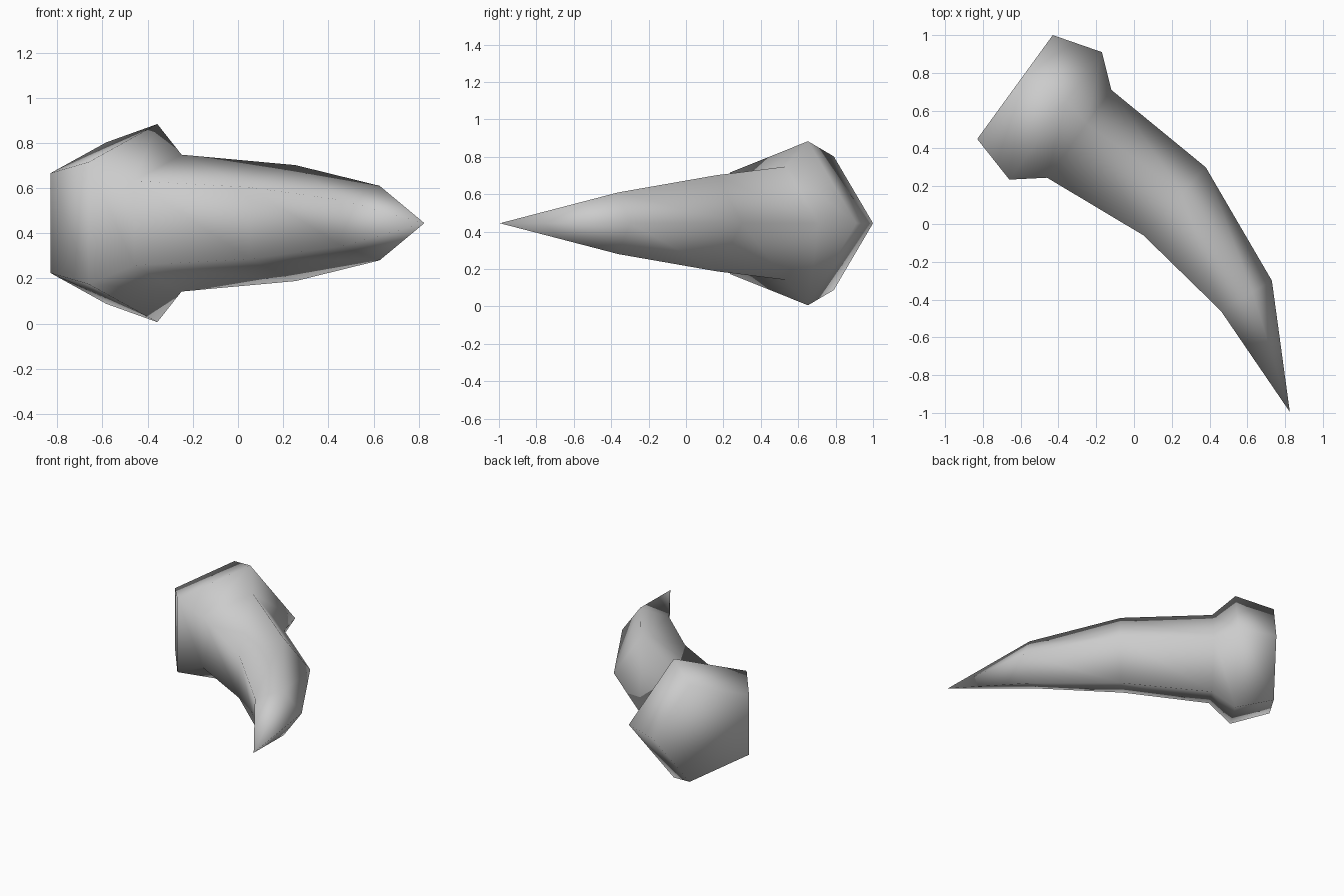
import bpy, bmesh, math
from mathutils import Vector

default = bpy.data.objects.get("Cube")
if default:
    bpy.data.objects.remove(default, do_unlink=True)

SIDES = 5
MID_Z = 0.445

# Inner (flat side) and outer (corner side) plan points of each cross-section
SECTIONS = [
    ((-0.83, 0.45), (-0.43, 1.00)),
    ((-0.66, 0.235), (-0.17, 0.91)),
    ((-0.46, 0.245), (-0.12, 0.71)),
    ((0.05, -0.06), (0.38, 0.30)),
    ((0.46, -0.46), (0.73, -0.30)),
]
TIP = (0.825, -0.995, MID_Z)


def add_ring(bm, inner, outer):
    """Upright regular pentagon spanning the inner and outer plan points."""
    a, b = Vector((*inner, MID_Z)), Vector((*outer, MID_Z))
    radius = (b - a).length / (1 + math.cos(math.pi / SIDES))
    across = (b - a).normalized()
    centre = b - across * radius
    ring = []
    for i in range(SIDES):
        t = math.tau * i / SIDES
        up = Vector((0, 0, math.sin(t)))
        ring.append(bm.verts.new(centre + (across * math.cos(t) + up) * radius))
    return ring


# Colour
grey = bpy.data.materials.new("plain_grey")
grey.use_nodes = True
colour = (0.6, 0.6, 0.6, 1)
grey.diffuse_color = colour
grey.node_tree.nodes["Principled BSDF"].inputs["Base Color"].default_value = colour

# Curved horn: flat root, flared collar, tapering body, pointed tip
bm = bmesh.new()
rings = [add_ring(bm, *s) for s in SECTIONS]
tip = bm.verts.new(TIP)
bm.faces.new(rings[0])
for near, far in zip(rings, rings[1:]):
    for i in range(SIDES):
        j = (i + 1) % SIDES
        bm.faces.new((near[i], near[j], far[j], far[i]))
for i in range(SIDES):
    bm.faces.new((rings[-1][i], rings[-1][(i + 1) % SIDES], tip))
bmesh.ops.recalc_face_normals(bm, faces=bm.faces[:])
for face in bm.faces:
    face.smooth = True

mesh = bpy.data.meshes.new("curved_horn")
bm.to_mesh(mesh)
bm.free()
mesh.materials.append(grey)
horn = bpy.data.objects.new("curved_horn", mesh)
bpy.context.collection.objects.link(horn)
